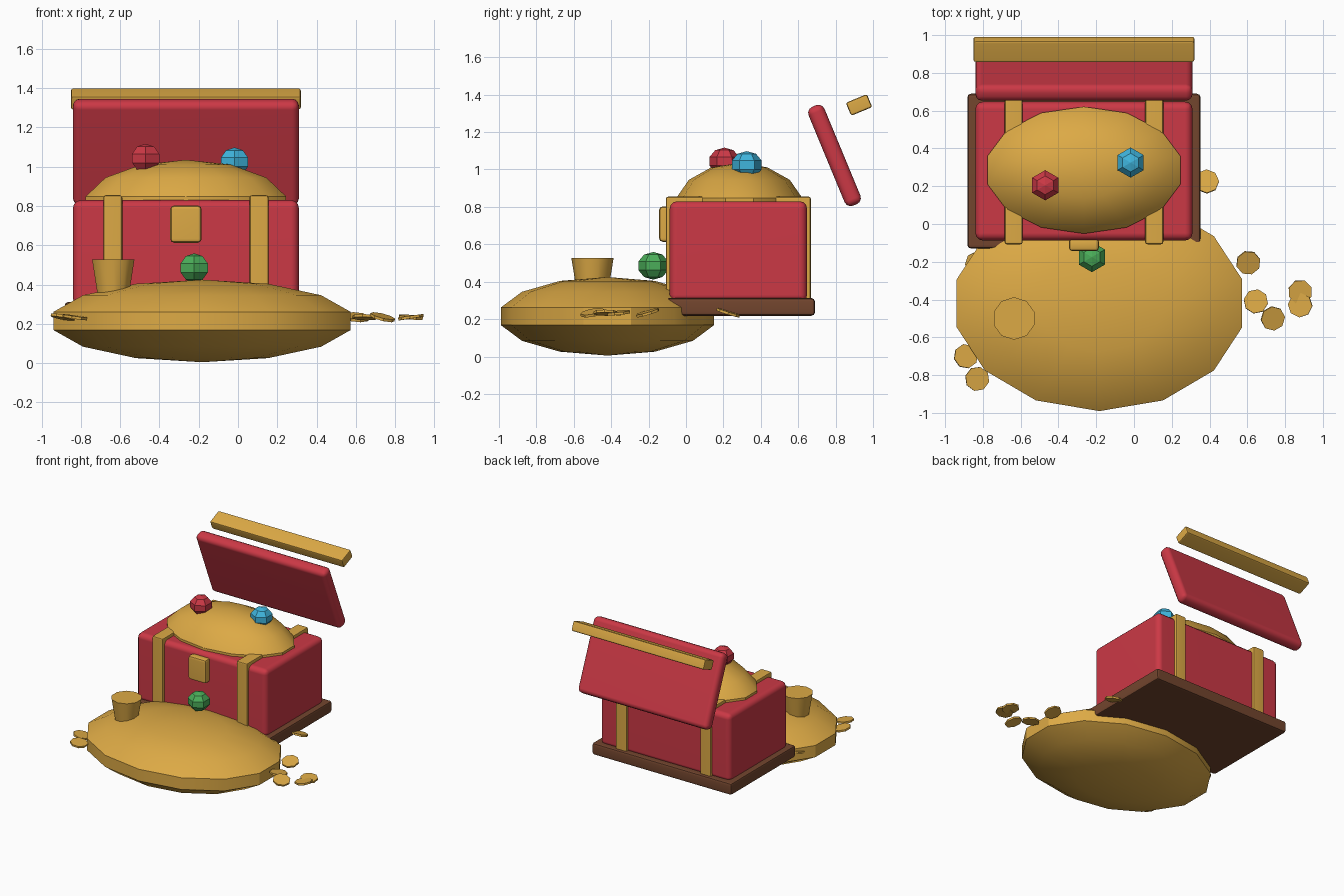
import bpy
import bmesh
import math
from mathutils import Matrix

cube = bpy.data.objects.get("Cube")
if cube:
    bpy.data.objects.remove(cube, do_unlink=True)


def material(name, rgb):
    mat = bpy.data.materials.new(name)
    mat.use_nodes = True
    mat.diffuse_color = (*rgb, 1)
    bsdf = next(n for n in mat.node_tree.nodes if n.type == "BSDF_PRINCIPLED")
    bsdf.inputs["Base Color"].default_value = (*rgb, 1)
    return mat


GOLD = material("gold", (0.72, 0.40, 0.06))
RED = material("chest red", (0.60, 0.04, 0.06))
BROWN = material("dark wood", (0.17, 0.06, 0.027))
GREEN = material("emerald green", (0.07, 0.42, 0.10))
BLUE = material("sapphire blue", (0.05, 0.46, 0.72))


def finish(bm, name, mat, loc, rot=(0, 0, 0), smooth_angle=30):
    """Turn a bmesh into an object, keeping edges above the angle sharp."""
    bmesh.ops.recalc_face_normals(bm, faces=bm.faces)
    for face in bm.faces:
        face.smooth = smooth_angle > 0
    for edge in bm.edges:
        edge.smooth = edge.calc_face_angle(0) < math.radians(smooth_angle)
    mesh = bpy.data.meshes.new(name)
    bm.to_mesh(mesh)
    bm.free()
    mesh.materials.append(mat)
    obj = bpy.data.objects.new(name, mesh)
    obj.location, obj.rotation_euler = loc, rot
    bpy.context.collection.objects.link(obj)
    return obj


def box(name, mat, loc, size, bevel, segments=3, tilt=0):
    bm = bmesh.new()
    bmesh.ops.create_cube(bm, size=1, matrix=Matrix.Diagonal((*size, 1)))
    bmesh.ops.bevel(bm, geom=bm.edges[:], offset=bevel, segments=segments,
                    profile=0.5, affect="EDGES")
    obj = finish(bm, name, mat, loc, (math.radians(tilt), 0, 0))
    obj.modifiers.new("flat panels", "WEIGHTED_NORMAL").keep_sharp = True


def ball(name, mat, loc, radii, sides, rings, smooth_angle=30):
    bm = bmesh.new()
    bmesh.ops.create_uvsphere(bm, u_segments=sides, v_segments=rings, radius=1,
                              matrix=Matrix.Diagonal((*radii, 1)))
    finish(bm, name, mat, loc, smooth_angle=smooth_angle)


def frustum(name, loc, sides, bottom, top, height, rot=(0, 0, 0)):
    bm = bmesh.new()
    bmesh.ops.create_cone(bm, cap_ends=True, segments=sides, radius1=bottom,
                          radius2=top, depth=height)
    finish(bm, name, GOLD, loc, rot, 0 if sides == 8 else 40)


# Chest
CX, CY = -0.265, 0.28
box("chest_base", BROWN, (CX, CY, 0.265), (1.235, 0.82, 0.095), 0.02, 2)
box("chest_body", RED, (CX, CY, 0.56), (1.15, 0.735, 0.54), 0.04)
for side, x in (("right", -0.637), ("left", 0.107)):
    box(f"{side}_strap", GOLD, (x, CY, 0.575), (0.096, 0.775, 0.56), 0.012, 2)
box("latch", GOLD, (CX, -0.11, 0.708), (0.16, 0.068, 0.19), 0.02, 2)

# Open lid and its trim
box("lid", RED, (CX, 0.794, 1.075), (1.15, 0.092, 0.572), 0.035, tilt=22.5)
box("lid_trim", GOLD, (CX, 0.925, 1.345), (1.17, 0.122, 0.075), 0.012, 2, tilt=22.5)

# Gold heaps
ball("ground_gold_heap", GOLD, (-0.183, -0.42, 0.215), (0.795, 0.585, 0.21), 14, 7)
ball("chest_gold_heap", GOLD, (CX, 0.285, 0.795), (0.537, 0.345, 0.24), 14, 7)

# Gems
for name, mat, loc in (("red_gem", RED, (-0.47, 0.205, 1.043)),
                       ("blue_gem", BLUE, (-0.018, 0.325, 1.024)),
                       ("green_gem", GREEN, (-0.223, -0.175, 0.485))):
    ball(name, mat, loc, (0.084, 0.084, 0.074), 6, 5, 0)

# Cup
frustum("cup", (-0.635, -0.5, 0.41), 10, 0.075, 0.113, 0.235)

# Scattered coins: x, y, tilt about x, tilt about y
coins = [
    (0.385, 0.225, -0.3, 0.05), (0.605, -0.205, 0.3, 0),
    (0.645, -0.41, -0.1, 0.1), (0.735, -0.5, 0.3, 0),
    (0.88, -0.36, 0.1, -0.05), (0.88, -0.43, -0.15, 0),
    (-0.89, -0.7, 0.2, 0.05), (-0.83, -0.82, 0.1, -0.1),
    (-0.83, -0.21, -0.2, 0),
]
for i, (x, y, rx, ry) in enumerate(coins):
    frustum(f"coin_{i + 1}", (x, y, 0.234), 8, 0.065, 0.065, 0.014,
            (rx, ry, 0.3 * i))
